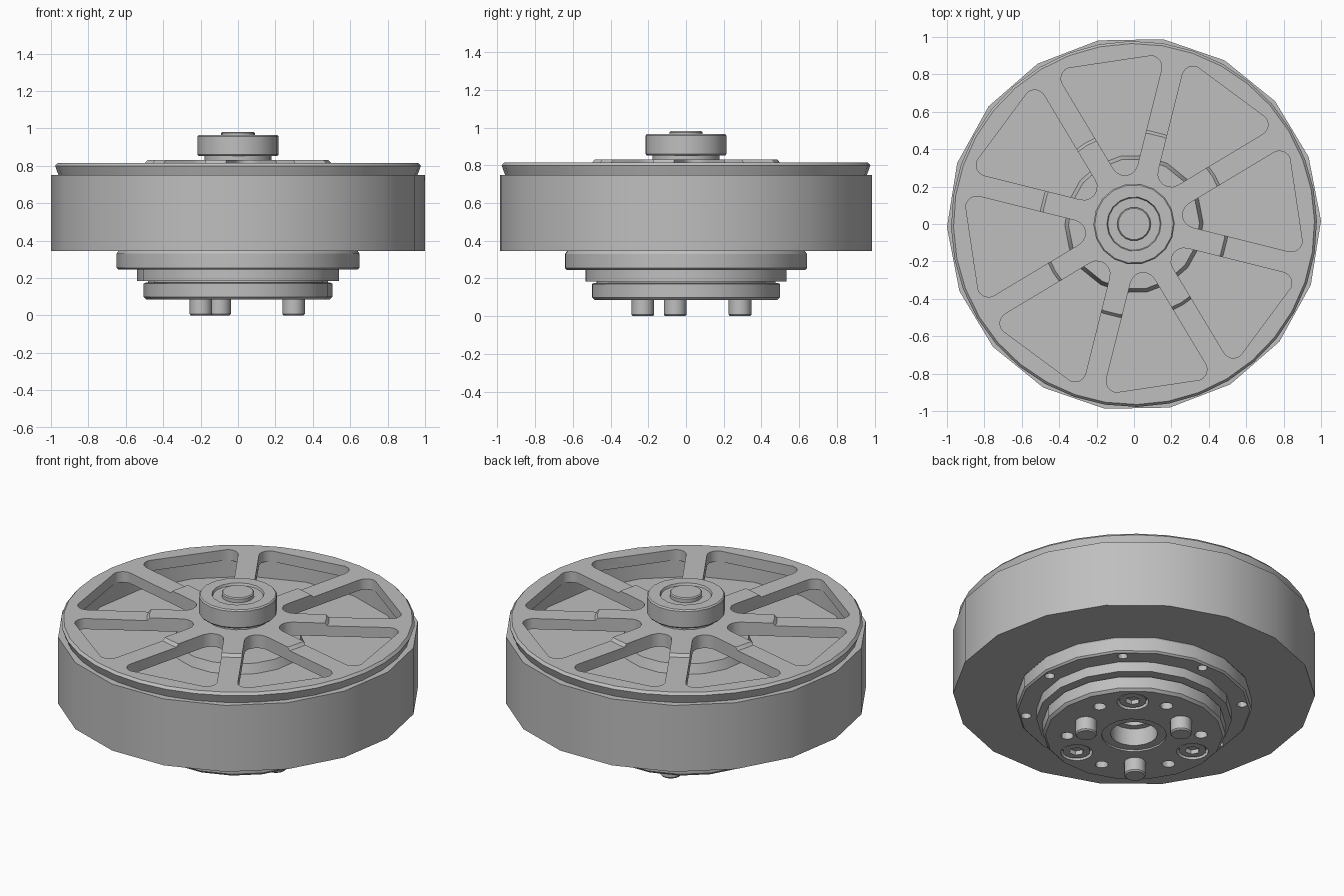
import bpy, bmesh
from math import sin, cos, asin, radians, tau

cube = bpy.data.objects.get("Cube")
if cube:
    bpy.data.objects.remove(cube)

grey = bpy.data.materials.new("satin_grey")
grey.use_nodes = True
grey.diffuse_color = (0.52, 0.52, 0.52, 1)
grey.node_tree.nodes["Principled BSDF"].inputs["Base Color"].default_value = (0.52, 0.52, 0.52, 1)


def finish(name, bm):
    bmesh.ops.recalc_face_normals(bm, faces=bm.faces)
    mesh = bpy.data.meshes.new(name)
    bm.to_mesh(mesh)
    bm.free()
    mesh.materials.append(grey)
    obj = bpy.data.objects.new(name, mesh)
    bpy.context.collection.objects.link(obj)
    return obj


def lathe(name, profile, sides, turn=0, centre=(0, 0)):
    """Revolve an (r, z) profile that starts and ends on the axis."""
    bm = bmesh.new()
    rings = []
    for r, z in profile:
        count = sides if r > 0 else 1
        rings.append([bm.verts.new((centre[0] + r * cos(turn + tau * i / sides),
                                    centre[1] + r * sin(turn + tau * i / sides), z))
                      for i in range(count)])
    for a, b in zip(rings, rings[1:]):
        for i in range(sides):
            j = (i + 1) % sides
            corners = [a[i % len(a)], a[j % len(a)], b[j % len(b)], b[i % len(b)]]
            bm.faces.new(list(dict.fromkeys(corners)))
    return finish(name, bm)


def rod(name, r, z0, z1, sides, centre=(0, 0), turn=0):
    return lathe(name, [(0, z0), (r, z0), (r, z1), (0, z1)], sides, turn, centre)


def prism(name, outline, z0, z1):
    bm = bmesh.new()
    face = bm.faces.new([bm.verts.new((x, y, z0)) for x, y in outline])
    top = bmesh.ops.extrude_face_region(bm, geom=[face])["geom"]
    bmesh.ops.translate(bm, vec=(0, 0, z1 - z0),
                        verts=[v for v in top if isinstance(v, bmesh.types.BMVert)])
    return finish(name, bm)


def polar(r, degrees):
    return r * cos(radians(degrees)), r * sin(radians(degrees))


def cut(obj, cutters):
    """Subtract every cutter, bake the result and remove the cutters."""
    for c in cutters:
        c.hide_render = True
        mod = obj.modifiers.new("cut", 'BOOLEAN')
        mod.operation, mod.solver, mod.object = 'DIFFERENCE', 'EXACT', c
    bpy.context.view_layer.update()
    graph = bpy.context.evaluated_depsgraph_get()
    mesh = bpy.data.meshes.new_from_object(obj.evaluated_get(graph))
    obj.modifiers.clear()
    obj.data = mesh
    for c in cutters:
        bpy.data.objects.remove(c)


def window_outline(middle):
    """Rounded wedge between two parallel-sided spokes."""
    half, big, small, reach = 0.0575, 0.07, 0.06, 0.905
    mid, spread = radians(middle), radians(22.5)
    corner = spread - asin((half + small) / (reach - small))
    tip = (half + big) / sin(spread)
    arcs = [(tip, 0, big, spread + tau / 4, tau - spread - tau / 4),
            (reach - small, -corner, small, -spread - tau / 4, -corner),
            (reach - small, corner, small, corner, spread + tau / 4)]
    points = []
    for dist, offset, radius, start, end in arcs:
        for i in range(7):
            a = mid + start + (end - start) * i / 6
            points.append((dist * cos(mid + offset) + radius * cos(a),
                           dist * sin(mid + offset) + radius * sin(a)))
    return points


# Outer can with recessed inner floor and raised central boss
lathe("outer_can", [(0, 0.345), (1, 0.345), (1, 0.75), (0.92, 0.75), (0.92, 0.645),
                    (0.37, 0.645), (0.35, 0.70), (0, 0.70)], 18, radians(1))

# Spoked lid, its centre raised by a small step
lid = lathe("spoked_lid", [(0, 0.75), (0.96, 0.75), (0.978, 0.80), (0.965, 0.815),
                           (0.505, 0.813), (0.49, 0.83), (0, 0.83)], 36, radians(1))
cut(lid, [prism("window_cutter", window_outline(8.5 + 45 * k), 0.7, 0.9) for k in range(8)])

# Hub cap with ring groove, and the shaft through it
lathe("hub_cap", [(0, 0.82), (0.18, 0.82), (0.18, 0.852), (0.21, 0.852), (0.217, 0.86),
                  (0.217, 0.958), (0.21, 0.966), (0.145, 0.966), (0.14, 0.953),
                  (0, 0.953)], 18, radians(1))
lathe("shaft", [(0, 0.70), (0.09, 0.70), (0.09, 0.975), (0.084, 0.981), (0, 0.981)], 18)

# Stepped mounting base with a central bore
base = lathe("mounting_base", [
    (0, 0.26), (0.09, 0.26), (0.09, 0.2), (0.13, 0.2), (0.13, 0.095), (0.18, 0.095),
    (0.18, 0.085), (0.49, 0.085), (0.505, 0.1), (0.505, 0.17), (0.495, 0.175),
    (0.48, 0.175), (0.48, 0.185), (0.54, 0.185), (0.54, 0.245), (0.64, 0.245),
    (0.65, 0.255), (0.65, 0.33), (0.64, 0.345), (0, 0.345)], 18, radians(1))
holes = [rod("flange_hole", 0.028, 0.2, 0.29, 12, polar(0.6, 45 * k - 1)) for k in range(8)]
holes += [rod("small_hole", 0.036, 0.05, 0.14, 12, polar(0.37, 60 * k + 19)) for k in range(6)]
holes += [rod("screw_seat", 0.088, 0.05, 0.12, 18, polar(0.37, 120 * k + 49)) for k in range(3)]
cut(base, holes)

# Socket screws and locating pins, three of each
for k in range(3):
    spot = polar(0.37, 120 * k + 49)
    screw = rod("socket_screw", 0.075, 0.092, 0.13, 18, spot)
    cut(screw, [rod("socket_cutter", 0.042, 0.06, 0.118, 6, spot)])
    lathe("locating_pin", [(0, 0), (0.053, 0), (0.06, 0.008), (0.06, 0.1), (0, 0.1)],
          16, 0, polar(0.303, 120 * k - 11))

# Smooth the round sides, keep the corners crisp
parts = [o for o in bpy.context.collection.objects if o.type == 'MESH']
for o in bpy.context.view_layer.objects:
    o.select_set(o in parts)
bpy.context.view_layer.objects.active = parts[0]
bpy.ops.object.shade_smooth_by_angle(angle=radians(30))
